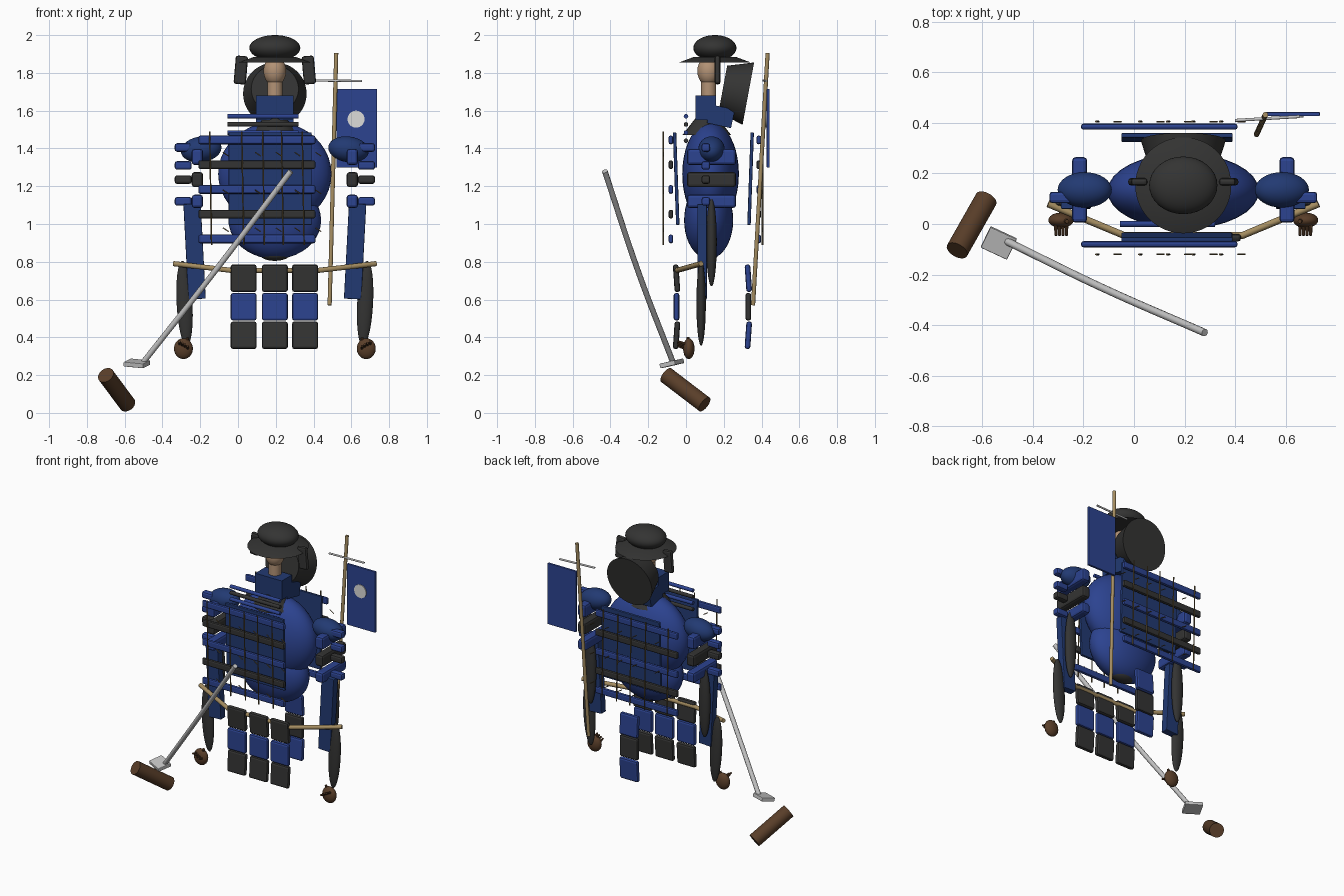
import bpy
from math import radians
from mathutils import Vector

if "Cube" in bpy.data.objects:
    bpy.data.objects.remove(bpy.data.objects["Cube"])


def material(name, r, g, b):
    m = bpy.data.materials.new(name)
    m.use_nodes = True
    m.diffuse_color = (r, g, b, 1)
    m.node_tree.nodes["Principled BSDF"].inputs["Base Color"].default_value = (r, g, b, 1)
    return m


BLUE = material("blue lacquer", 0.025, 0.056, 0.28)
NAVY = material("navy cloth", 0.016, 0.042, 0.17)
DARK = material("dark iron", 0.034, 0.034, 0.033)
GOLD = material("bamboo gold", 0.38, 0.27, 0.12)
CORD = material("brown cord", 0.17, 0.12, 0.05)
BROWN = material("brown leather", 0.10, 0.048, 0.022)
STEEL = material("pale steel", 0.55, 0.55, 0.55)
SKIN = material("skin", 0.45, 0.29, 0.18)
WHITE = material("white paint", 0.72, 0.72, 0.70)
CX = 0.195  # centre line of the figure


def finish(name, mat, smooth=True):
    o = bpy.context.object
    o.name = name
    o.data.materials.append(mat)
    if smooth:
        bpy.ops.object.shade_smooth_by_angle(angle=radians(35))
    return o


def box(name, mat, loc, size, rot=(0, 0, 0), bevel=0.008):
    bpy.ops.mesh.primitive_cube_add(size=1, location=loc, rotation=[radians(a) for a in rot])
    o = bpy.context.object
    o.scale = size
    bpy.ops.object.transform_apply(location=False, rotation=False, scale=True)
    if bevel:
        b = o.modifiers.new("Bevel", "BEVEL")
        b.width, b.segments = bevel, 2
    return finish(name, mat, False)


def ball(name, mat, loc, radii, rot=(0, 0, 0)):
    bpy.ops.mesh.primitive_uv_sphere_add(segments=32, ring_count=20, radius=1, location=loc,
                                         rotation=[radians(a) for a in rot])
    bpy.context.object.scale = radii
    return finish(name, mat)


def rod(name, mat, a, b, r1, r2=None, sides=24):
    a, b = Vector(a), Vector(b)
    d = b - a
    bpy.ops.mesh.primitive_cone_add(vertices=sides, radius1=r1, radius2=r1 if r2 is None else r2,
                                    depth=d.length, location=(a + b) / 2)
    bpy.context.object.rotation_euler = d.to_track_quat("Z", "Y").to_euler()
    return finish(name, mat)


def tube(name, mat, points, r, smooth_path=False):
    c = bpy.data.curves.new(name, "CURVE")
    c.dimensions = "3D"
    c.bevel_depth, c.bevel_resolution, c.use_fill_caps = r, 3, True
    if smooth_path:
        s = c.splines.new("BEZIER")
        s.bezier_points.add(len(points) - 1)
        for p, co in zip(s.bezier_points, points):
            p.co = co
            p.handle_left_type = p.handle_right_type = "AUTO"
    else:
        s = c.splines.new("POLY")
        s.points.add(len(points) - 1)
        for p, co in zip(s.points, points):
            p.co = (*co, 1)
    c.materials.append(mat)
    o = bpy.data.objects.new(name, c)
    bpy.context.collection.objects.link(o)
    return o


# Torso
ball("chest", BLUE, (CX, 0.13, 1.265), (0.30, 0.15, 0.275))
ball("belly", BLUE, (CX, 0.12, 1.02), (0.245, 0.13, 0.205))
ball("belly_tip", DARK, (CX, 0.12, 0.84), (0.08, 0.05, 0.035))

# Neck and head
rod("collar", DARK, (CX, 0.11, 1.47), (CX, 0.11, 1.56), 0.13, 0.06)
box("neck_wrap", NAVY, (CX, 0.105, 1.615), (0.20, 0.11, 0.13), bevel=0)
box("neck_wrap_back", NAVY, (CX, 0.185, 1.57), (0.20, 0.13, 0.10), (-12, 0, 0), bevel=0)
rod("neck", SKIN, (CX, 0.12, 1.66), (CX, 0.12, 1.77), 0.04)
ball("head", SKIN, (CX, 0.12, 1.81), (0.06, 0.06, 0.078))

# Helmet
rod("helmet_brim", DARK, (CX, 0.153, 1.855), (CX, 0.153, 1.885), 0.19, 0.11, 48)
ball("helmet_dome", DARK, (CX, 0.153, 1.932), (0.135, 0.114, 0.068))
rod("neck_guard", DARK, (CX, 0.195, 1.715), (CX, 0.33, 1.69), 0.125, 0.168, 48)
for s in (-1, 1):
    box("helmet_wing", DARK, (CX + s * 0.18, 0.167, 1.815), (0.065, 0.03, 0.15), (0, -5 * s, 0), 0.012)

# Throat bars
for i in range(4):
    z = 1.57 - i * 0.043
    rod("throat_bar", DARK if i % 2 else BLUE, (-0.055, 0, z), (0.32, 0, z), 0.012)

# Front and back armour: backing panel, slats and lacing
for side, y in (("front", -0.08), ("back", 0.385)):
    out = -1 if side == "front" else 1
    inner = -0.052 if side == "front" else 0.342
    box(side + "_panel", NAVY, (0.17, inner, 1.24), (0.44, 0.018, 0.49), (-2 * out, 0, 0), 0.004)
    for i in range(5):
        box(side + "_slat", DARK if i % 2 else BLUE, (0.10, y, 1.445 - i * 0.131),
            (0.62, 0.024, 0.046), bevel=0.01)
    lace_y = y + out * (0.04 if out < 0 else 0.02)
    for x in (-0.14, 0.03, 0.14, 0.24, 0.35):
        tube(side + "_lace", CORD, [(x, lace_y, 0.89), (x - 0.01, lace_y, 1.49)], 0.004)
        for i in range(3):
            z = 1.38 - i * 0.2
            tube(side + "_lace_knot", CORD, [(x + 0.06, lace_y, z), (x + 0.09, lace_y, z - 0.02)], 0.003)

# Arms, mirrored about the centre line
for s in (-1, 1):
    def X(d):
        return CX + s * d

    ball("shoulder", NAVY, (X(0.39), 0.135, 1.395), (0.108, 0.07, 0.068), (0, 8 * s, 0))
    for z, h, mat in ((1.355, 0.085, BLUE), (1.235, 0.08, DARK), (1.12, 0.07, BLUE)):
        box("shoulder_plate", mat, (X(0.41), 0.135, z), (0.06, 0.26, h), bevel=0.015)
        for dz in ((-0.045, 0.05) if z > 1.3 else (0,)):
            box("shoulder_tab", mat, (X(0.485), 0.105, z + dz), (0.09, 0.045, 0.045), bevel=0.012)
    box("sleeve", NAVY, (X(0.425), 0.085, 0.855), (0.092, 0.05, 0.505), (0, 3 * s, 0), 0.004)
    ball("upper_arm_guard", DARK, (X(0.43), 0.135, 0.905), (0.04, 0.028, 0.235))
    ball("forearm_guard", DARK, (X(0.478), 0.08, 0.58), (0.042, 0.025, 0.225), (0, 3 * s, 0))

    # Hand with short fingers
    ball("hand", BROWN, (X(0.484), 0.015, 0.34), (0.05, 0.03, 0.055))
    for i in range(4):
        x = X(0.462 + i * 0.014)
        rod("finger", BROWN, (x, 0.0, 0.34 + 0.008 * i), (x, -0.045, 0.355 + 0.008 * i), 0.008, 0.006, 10)
    rod("thumb", BROWN, (X(0.47), 0.015, 0.37), (X(0.46), 0.01, 0.40), 0.01, 0.008, 10)

# Waist pole bent across the front
tube("waist_pole", GOLD, [(-0.34, 0.08, 0.79), (-0.04, -0.045, 0.755),
                          (0.43, -0.045, 0.755), (0.73, 0.08, 0.79)], 0.014)

# Hanging skirt plates: three columns in front, one behind
for name, xs, y, colors in (("front_skirt_plate", (0.03, CX, 0.355), -0.05, (DARK, BLUE, DARK)),
                            ("back_skirt_plate", (CX,), 0.33, (BLUE, DARK, BLUE))):
    for x in xs:
        for i, mat in enumerate(colors):
            box(name, mat, (x, y, 0.713 - i * 0.151), (0.137, 0.03, 0.146), (4 - 4 * i, 0, 0), 0.012)

# Back banner
rod("banner_pole", GOLD, (0.485, 0.355, 0.57), (0.52, 0.432, 1.905), 0.011)
box("banner", BLUE, (0.628, 0.435, 1.507), (0.215, 0.016, 0.415), bevel=0.003)
rod("banner_disc", WHITE, (0.625, 0.429, 1.555), (0.625, 0.422, 1.555), 0.045, sides=32)
rod("banner_crossbar", STEEL, (0.40, 0.41, 1.76), (0.655, 0.425, 1.757), 0.006)

# Sword: gently curved blade, guard and separate grip
tube("sword_blade", STEEL, [(-0.50, -0.07, 0.27), (-0.13, -0.25, 0.74), (0.28, -0.43, 1.28)], 0.015, True)
box("sword_guard", STEEL, (-0.535, -0.075, 0.262), (0.115, 0.092, 0.025), (12, 5, -25), 0.004)
rod("sword_grip", BROWN, (-0.70, -0.105, 0.20), (-0.585, 0.098, 0.045), 0.045, sides=32)
